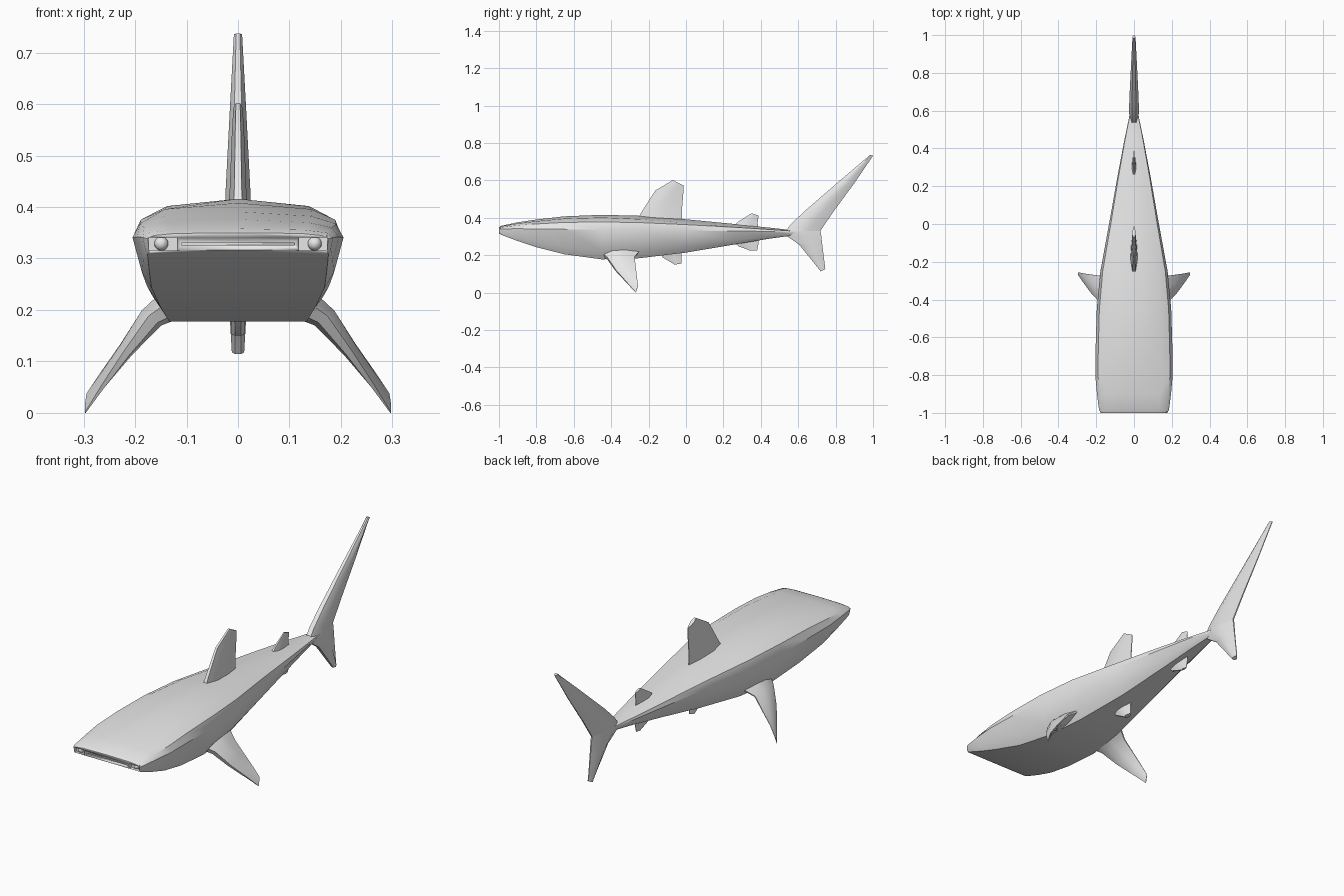
import bpy, bmesh, math
from mathutils import Vector

if "Cube" in bpy.data.objects:
    bpy.data.objects.remove(bpy.data.objects["Cube"])

grey = bpy.data.materials.new("shark_grey")
grey.diffuse_color = (0.8, 0.8, 0.8, 1)
grey.use_nodes = True
grey.node_tree.nodes["Principled BSDF"].inputs["Base Color"].default_value = grey.diffuse_color


def finish(name, bm, angle=40):
    bmesh.ops.recalc_face_normals(bm, faces=bm.faces)
    me = bpy.data.meshes.new(name)
    bm.to_mesh(me)
    bm.free()
    ob = bpy.data.objects.new(name, me)
    bpy.context.collection.objects.link(ob)
    me.materials.append(grey)
    bpy.ops.object.select_all(action='DESELECT')
    ob.select_set(True)
    bpy.context.view_layer.objects.active = ob
    bpy.ops.object.shade_smooth_by_angle(angle=math.radians(angle))
    return ob


def loft(rings):
    bm = bmesh.new()
    vs = [[bm.verts.new(p) for p in r] for r in rings]
    n = len(vs[0])
    for a, b in zip(vs, vs[1:]):
        for i in range(n):
            j = (i + 1) % n
            bm.faces.new((a[i], a[j], b[j], b[i]))
    bm.faces.new(vs[0])
    bm.faces.new(vs[-1])
    return bm


def fin(name, sections, side=(1, 0, 0)):
    """Each section: leading point, trailing point, half thickness."""
    side = Vector(side).normalized()
    rings = []
    for lead, trail, t in sections:
        lead, trail = Vector(lead), Vector(trail)
        prof = [(0, .45), (.3, 1), (.65, .75), (1, .12)]
        pts = [(f, s) for f, s in prof] + [(f, -s) for f, s in reversed(prof)]
        rings.append([lead.lerp(trail, f) + side * s * t for f, s in pts])
    return finish(name, loft(rings))


def box(name, centre, size):
    bm = bmesh.new()
    bmesh.ops.create_cube(bm, size=1)
    for v in bm.verts:
        v.co = Vector([c + p * s for c, p, s in zip(centre, v.co, size)])
    return finish(name, bm)


# Body: y, half width, bottom z, top z, bottom width fraction, shoulder drop
stations = [
    (-1.0, .176, .316, .350, .97, .04), (-.985, .185, .308, .358, .95, .05),
    (-.9, .196, .276, .376, .88, .06), (-.8, .205, .243, .391, .82, .06),
    (-.65, .203, .205, .408, .74, .06), (-.45, .197, .178, .416, .68, .06),
    (-.25, .178, .184, .411, .62, .08), (0, .132, .214, .392, .56, .11),
    (.25, .088, .256, .368, .5, .14), (.45, .050, .289, .347, .48, .16),
    (.56, .027, .304, .335, .48, .16), (.68, .010, .312, .336, .5, .16)]
rings = []
for y, w, zb, zt, bw, drop in stations:
    h = zt - zb
    half = [(.70, 1 - drop), (.93, .84), (1, .66), ((1 + bw) / 2, .2), (bw, 0)]
    right = [(w * a, y, zb + h * b) for a, b in half]
    left = [(-x, y, z) for x, y, z in reversed(right)]
    rings.append([(0, y, zt)] + right + [(0, y, zb)] + left)
body = finish("body", loft(rings), 35)

# Eye sockets and mouth slit cut into the nose
cuts = [box("socket_cutter", (s * .146, -1, .328), (.054, .036, .025)) for s in (-1, 1)]
cuts.append(box("mouth_cutter", (0, -1, .328), (.22, .016, .004)))
for c in cuts:
    c.hide_render = True
    c.hide_viewport = True
    m = body.modifiers.new("cut", 'BOOLEAN')
    m.operation = 'DIFFERENCE'
    m.solver = 'EXACT'
    m.object = c

# Eyes
for s, n in ((-1, "left_eye"), (1, "right_eye")):
    bm = bmesh.new()
    bmesh.ops.create_uvsphere(bm, u_segments=16, v_segments=10, radius=.0135)
    bmesh.ops.translate(bm, verts=bm.verts, vec=(s * .149, -.983, .329))
    finish(n, bm)

# Fins on the centre line
fin("dorsal_fin", [((0, -.26, .395), (0, -.02, .375), .020),
                   ((0, -.235, .435), (0, -.022, .44), .016),
                   ((0, -.165, .545), (0, -.014, .535), .012),
                   ((0, -.07, .602), (0, -.012, .572), .009)])
fin("second_dorsal_fin", [((0, .25, .355), (0, .385, .345), .012),
                          ((0, .28, .38), (0, .383, .375), .009),
                          ((0, .35, .424), (0, .388, .412), .006)])
fin("anal_fin", [((0, .25, .275), (0, .385, .29), .012),
                 ((0, .28, .248), (0, .388, .262), .009),
                 ((0, .345, .224), (0, .38, .224), .006)])
fin("pelvic_fin", [((0, -.14, .22), (0, -.02, .235), .018),
                   ((0, -.125, .188), (0, -.025, .2), .015),
                   ((0, -.06, .150), (0, -.025, .155), .012)])

# Tail lobes
fin("tail_upper_lobe", [((0, .53, .325), (0, .715, .325), .026),
                        ((0, .56, .365), (0, .735, .355), .026),
                        ((0, .63, .432), (0, .79, .435), .024),
                        ((0, .81, .588), (0, .90, .585), .016),
                        ((0, .985, .737), (0, 1.0, .732), .008)])
fin("tail_lower_lobe", [((0, .53, .325), (0, .715, .345), .026),
                        ((0, .54, .302), (0, .722, .315), .026),
                        ((0, .605, .257), (0, .73, .245), .020),
                        ((0, .72, .114), (0, .745, .126), .012)])

# Pectoral fins
for s, n in ((-1, "left_pectoral_fin"), (1, "right_pectoral_fin")):
    fin(n, [((s * .125, -.45, .205), (s * .13, -.25, .22), .034),
            ((s * .165, -.42, .182), (s * .175, -.275, .190), .024),
            ((s * .215, -.375, .118), (s * .222, -.268, .132), .015),
            ((s * .262, -.315, .052), (s * .265, -.262, .080), .008),
            ((s * .297, -.268, .0), (s * .294, -.256, .038), .002)],
        (s * .8, 0, .6))
